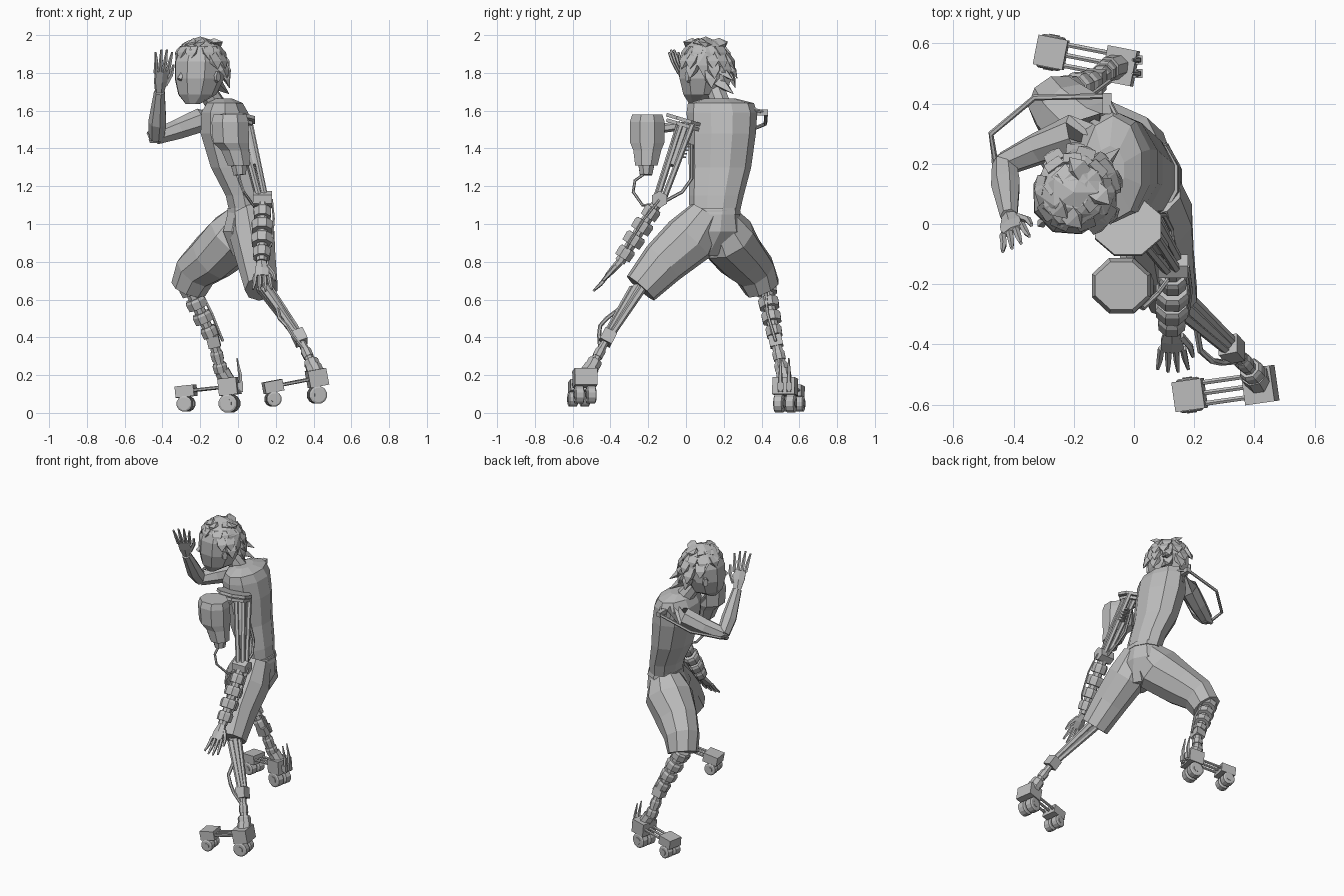
import bpy, bmesh, math, random
from mathutils import Vector, Matrix

random.seed(4)
cube = bpy.data.objects.get("Cube")
if cube:
    bpy.data.objects.remove(cube, do_unlink=True)

grey = bpy.data.materials.new("plain grey")
grey.use_nodes = True
GREY = (0.5, 0.5, 0.5, 1)
grey.diffuse_color = GREY
grey.node_tree.nodes["Principled BSDF"].inputs["Base Color"].default_value = GREY
X, Y, Z = Vector((1, 0, 0)), Vector((0, 1, 0)), Vector((0, 0, 1))


def finish(name, bm):
    bmesh.ops.recalc_face_normals(bm, faces=bm.faces)
    mesh = bpy.data.meshes.new(name)
    bm.to_mesh(mesh)
    bm.free()
    mesh.materials.append(grey)
    ob = bpy.data.objects.new(name, mesh)
    bpy.context.collection.objects.link(ob)
    return ob


def tube(name, pts, radii, sides=8, ref=X, axis=None):
    """Closed loft of elliptical rings along a path."""
    pts = [Vector(p) for p in pts]
    if not isinstance(radii, (list, tuple)):
        radii = [radii] * len(pts)
    bm, rings = bmesh.new(), []
    for i, p in enumerate(pts):
        t = (axis or pts[min(i + 1, len(pts) - 1)] - pts[max(i - 1, 0)]).normalized()
        r = ref if abs(t.dot(ref)) < 0.95 else Y
        u = (r - t * t.dot(r)).normalized()
        v = t.cross(u)
        a, b = radii[i] if isinstance(radii[i], tuple) else (radii[i], radii[i])
        angles = [2 * math.pi * (k + 0.5) / sides for k in range(sides)]
        rings.append([bm.verts.new(p + u * a * math.cos(q) + v * b * math.sin(q)) for q in angles])
    for lo, hi in zip(rings, rings[1:]):
        for k in range(sides):
            n = (k + 1) % sides
            bm.faces.new((lo[k], lo[n], hi[n], hi[k]))
    bm.faces.new(rings[0])
    bm.faces.new(rings[-1])
    return finish(name, bm)


def block(name, centre, along, up, size):
    """Box with its length along one direction."""
    f = Vector(along).normalized()
    s = Vector(up).cross(f).normalized()
    rot = Matrix((f, s, f.cross(s))).transposed().to_4x4()
    bm = bmesh.new()
    bmesh.ops.create_cube(bm, size=1,
                          matrix=Matrix.Translation(centre) @ rot @ Matrix.Diagonal((*size, 1)))
    return finish(name, bm)


def sleeves(name, a, b, radii, fill=0.72, sides=8):
    """Row of armoured sleeves with gaps between them."""
    a, b, n = Vector(a), Vector(b), len(radii)
    for i, r in enumerate(radii):
        p, q = a.lerp(b, i / n), a.lerp(b, (i + fill) / n)
        tube(f"{name}_{i + 1}", [p, p.lerp(q, 0.25), q], [r * 0.85, r, r * 0.95], sides)


def hand(name, wrist, tip, side):
    wrist, tip, side = Vector(wrist), Vector(tip), Vector(side).normalized()
    d = tip - wrist
    normal = d.cross(side).normalized()
    knuckle = wrist + d * 0.48
    tube(name + "_palm", [wrist, wrist + d * 0.25, knuckle],
         [(0.026, 0.02), (0.042, 0.018), (0.044, 0.014)], 6, side)
    for i in range(4):
        off = side * (i - 1.5)
        reach = 0.52 - 0.06 * abs(i - 1.5)
        tube(f"{name}_finger_{i + 1}",
             [knuckle + off * 0.024 - d * 0.05, knuckle + off * 0.028 + d * reach * 0.5 + normal * 0.004,
              knuckle + off * 0.034 + d * reach], [0.012, 0.011, 0.006], 5)
    tube(name + "_thumb", [wrist + d * 0.15 - side * 0.03, wrist + d * 0.4 - side * 0.06,
                           wrist + d * 0.62 - side * 0.068], [0.013, 0.012, 0.007], 5)


# Torso, belt and trousers
tube("torso", [(.05, .15, 1.04), (.03, .16, 1.15), (-.025, .18, 1.3), (-.06, .19, 1.48),
               (-.07, .19, 1.59), (-.07, .185, 1.64), (-.08, .18, 1.665)],
     [(.095, .13), (.1, .145), (.125, .165), (.145, .18), (.13, .187), (.1, .175), (.05, .08)],
     10, axis=Z)
tube("waistband", [(.05, .15, 1.05), (.045, .15, 1.085)], [(.11, .14), (.105, .135)], 10, axis=Z)
tube("trouser_seat", [(.05, .15, 1.075), (.04, .13, .96), (.04, .09, .83)],
     [(.105, .13), (.125, .17), (.07, .09)], 10, axis=Z)
tube("back_trouser_leg", [(.045, .17, 1.04), (-.02, .215, .925), (-.14, .295, .82), (-.225, .365, .75),
                          (-.26, .405, .66)], [.1, .155, .135, .115, .098], 9)
tube("front_trouser_leg", [(.06, .11, 1.05), (.08, .02, .92), (.1, -.12, .795), (.125, -.24, .66)],
     [.1, (.12, .145), (.105, .125), (.09, .098)], 9)

# Head, turned partly toward the front
face = Vector((-.72, -.69, 0)).normalized()
cheek = Vector((face.y, -face.x, 0))
tube("neck", [(-.11, .19, 1.62), (-.18, .15, 1.73)], [.055, .05])
tube("head", [(-.24, .055, 1.635), (-.218, .085, 1.685), (-.207, .095, 1.77), (-.202, .1, 1.86),
              (-.2, .1, 1.94), (-.2, .1, 1.975)],
     [(.035, .04), (.105, .1), (.138, .13), (.142, .134), (.11, .105), (.05, .05)], 9, face, Z)
crown = Vector((-.2, .105, 1.84))
tube("nose", [crown + face * .115 + Z * -.02, crown + face * .152 - Z * .075], [.008, .016], 4)
for s, label in ((1, "right"), (-1, "left")):
    p = crown + cheek * s * .11 - Z * .06
    tube(label + "_ear", [p, p + cheek * s * .03], [(.035, .022), (.028, .016)], 7, Z)


def is_bare(d):
    """True for the face and the shaved lower sides."""
    front, right = d.dot(face), d.dot(cheek)
    return ((front > .25 and d.z < .4) or (front > -.45 and d.z < -.1) or d.z < -.4
            or (right > .4 and front > -.5 and d.z < .3))


# Hair cap and swept pointed locks
bm = bmesh.new()
bmesh.ops.create_icosphere(bm, subdivisions=2, radius=1)
bmesh.ops.delete(bm, geom=[f for f in bm.faces if is_bare(f.calc_center_median())], context='FACES')
for v in bm.verts:
    v.co = crown + Vector((v.co.x * .15, v.co.y * .143, v.co.z * .15)) * random.uniform(.96, 1.03)
finish("hair_cap", bm)
lock = 0
for z in (-.3, 0, .3, .6, .85):
    flat = math.sqrt(1 - z * z)
    around = 4 + round(6 * flat)
    for i in range(around):
        a = 2 * math.pi * (i + random.random() * .5) / around
        d = Vector((math.cos(a) * flat, math.sin(a) * flat, z))
        if is_bare(d):
            continue
        root = crown + d * .122
        sweep = -Z * .07 + d * .03 if z < .7 else cheek * random.choice((-.06, .06)) + d * .01
        lock += 1
        tube(f"hair_lock_{lock}", [root - sweep * .3, root + d * .015 + sweep * .4, root + sweep + d * .014],
             [(.045, .025), (.042, .018), .002], 4, d.cross(sweep).normalized())
for i, drop in enumerate((.02, .09)):
    root = crown - face * .11 - Z * drop
    tube(f"nape_lock_{i + 1}", [root, root - face * .1 - Z * .06], [.04, .002], 4)

# Raised natural arm with its outer frame tube
elbow, wrist = (-.43, .2, 1.46), (-.415, .025, 1.7)
tube("raised_upper_arm", [(-.1, .31, 1.575), (-.2, .3, 1.55), (-.32, .25, 1.5), elbow], [.065, .065, .055, .042], 7)
tube("raised_forearm", [elbow, (-.425, .13, 1.54), wrist], [.042, .05, .03], 7)
tube("elbow_pad", [(-.41, .21, 1.46), (-.47, .21, 1.44)], [.04, .012], 6)
hand("raised_hand", wrist, (-.39, -.075, 1.93), (-.87, -.5, 0))
tube("raised_arm_frame", [(-.05, .34, 1.61), (-.09, .425, 1.59), (-.33, .42, 1.53), (-.475, .3, 1.48), (-.46, .2, 1.45)],
     .01, 6, Z)
block("frame_mount", (-.09, .4, 1.59), Y, Z, (.07, .03, .03))

# Shoulder plates and canister
tilt = Vector((0, .3, 1))
for i in range(2):
    c = Vector((-.02, -.008, 1.56 - i * .028))
    tube(f"shoulder_plate_{i + 1}", [c, c - tilt * .018], [(.118 - i * .012, .105)] * 2, 8, axis=tilt)
tube("canister", [(-.042, -.205, 1.58), (-.042, -.205, 1.54), (-.037, -.205, 1.43), (-.015, -.205, 1.39),
                  (.005, -.21, 1.31)], [(.094, .086), (.106, .1), (.103, .098), .08, .064], 8, axis=Z)
tube("canister_nozzle", [(.005, -.21, 1.31), (.01, -.212, 1.26)], [.045, .035])
tube("canister_bracket", [(-.03, -.18, 1.5), (-.02, -.03, 1.52)], .025, 6)
tube("canister_hose", [(.005, -.215, 1.27), (.01, -.27, 1.23), (.03, -.28, 1.17), (.08, -.23, 1.1), (.13, -.16, 1.1)], .008, 6)
tube("back_hose", [(.05, .03, 1.42), (.1, .03, 1.24), (.125, -.02, 1.17), (.13, -.13, 1.11)], .009, 6)

# Mechanical arm
shoulder, joint, cuff = Vector((.035, 0, 1.53)), Vector((.13, -.14, 1.13)), Vector((.125, -.35, .8))
for i, (dx, dy) in enumerate(((-.025, -.035), (.025, -.025), (-.02, .035), (.03, .035))):
    off = Vector((dx, dy, 0))
    tube(f"arm_rod_{i + 1}", [shoulder + off, joint + off * .6], .016, 6)
tube("arm_piston", [shoulder, shoulder.lerp(joint, .55)], .03)
for i in range(5):
    p = shoulder.lerp(joint, .25 + i * .045) + Vector((.01, .035, 0))
    tube(f"spring_coil_{i + 1}", [p, p - Z * .008], .027)
tube("arm_elbow", [joint - X * .05, joint + X * .05], .045, 6)
tube("forearm_core", [joint, cuff], .03)
sleeves("forearm_sleeve", joint.lerp(cuff, .14), cuff, [.05, .06, .06, .05])
tube("forearm_cable", [joint + X * .05, (.19, -.22, 1.03), (.18, -.3, .9), cuff], .006, 5)
hand("mechanical_hand", cuff, (.13, -.495, .64), (-1, 0, 0))

# Back lower leg: armoured shin over a rod
knee, mid, ankle = Vector((-.265, .42, .68)), Vector((-.13, .475, .38)), Vector((-.085, .515, .2))
tube("back_shin_core", [knee, mid, ankle], [.035, .028, .03])
sleeves("back_shin_sleeve", knee, mid, [.06, .058, .055, .046], .65)
block("back_shin_joint", mid, ankle - mid, X, (.06, .07, .065))
sleeves("back_ankle_sleeve", mid.lerp(ankle, .3), ankle, [.036, .04])
tube("back_shin_cable", [knee + X * .05, (-.14, .43, .53), mid + X * .05], .008, 5)

# Front lower leg: bundled rods and a bent strut
knee, mid, ankle = Vector((.14, -.25, .66)), Vector((.325, -.415, .4)), Vector((.41, -.51, .22))
for i, (dx, dy) in enumerate(((-.025, .02), (.025, .02), (0, -.03))):
    off = Vector((dx, dy, 0))
    tube(f"front_shin_rod_{i + 1}", [knee + off, mid + off * .6], [.022, .016], 6)
tube("front_shin_core", [knee, mid, ankle], [.035, .02, .028])
tube("front_shin_strut", [knee.lerp(mid, .35) - Y * .02, (.22, -.42, .5), (.26, -.455, .46), (.29, -.46, .41),
                          mid.lerp(ankle, .4)], .011, 6)
block("front_shin_joint", mid, ankle - mid, X, (.07, .07, .065))
sleeves("front_ankle_sleeve", mid.lerp(ankle, .35), ankle, [.03, .042])


def skate(name, heel, toe, r_heel, r_toe):
    """Wheeled foot: heel block, toe block, linking rods and wheel pairs."""
    heel, toe = Vector(heel), Vector(toe)
    d = (toe - heel).normalized()
    s = Z.cross(d).normalized()
    block(name + "_heel", heel, d, Z, (.1, .12, .09))
    block(name + "_toe", toe, d, Z, (.1, .1, .06))
    for k in (-1, 0, 1):
        tube(f"{name}_rod_{k + 2}", [heel + s * k * .035, toe + s * k * .035], .009, 6)
    for k in (-1, 1):
        for label, c, r, drop in (("heel", heel, r_heel, .09), ("toe", toe, r_toe, .067)):
            p = c - Z * drop + s * k * .032
            tube(f"{name}_{label}_wheel_{k + 2}", [p - s * .025, p - s * .02, p + s * .02, p + s * .025],
                 [r * .8, r, r, r * .8], 12, Z)
            tube(f"{name}_{label}_hub_{k + 2}", [p - s * .028, p + s * .028], r * .45, 8, Z)


skate("back_skate", (-.045, .525, .14), (-.275, .57, .115), .05, .042)
skate("front_skate", (.418, -.535, .185), (.185, -.568, .14), .048, .04)
tube("back_ankle", [(-.085, .515, .22), (-.05, .525, .16)], .042)
tube("front_ankle", [(.4, -.5, .24), (.418, -.53, .2)], .045)

# Rear spikes on the back skate
for i, y in enumerate((.5, .545)):
    tube(f"skate_spike_{i + 1}", [(.015, y, .11), (.012, y, .2), (-.005, y, .29)], [.013, .011, .004], 5)
    block(f"spike_clip_{i + 1}", (.01, y, .14), X, Z, (.035, .03, .04))
